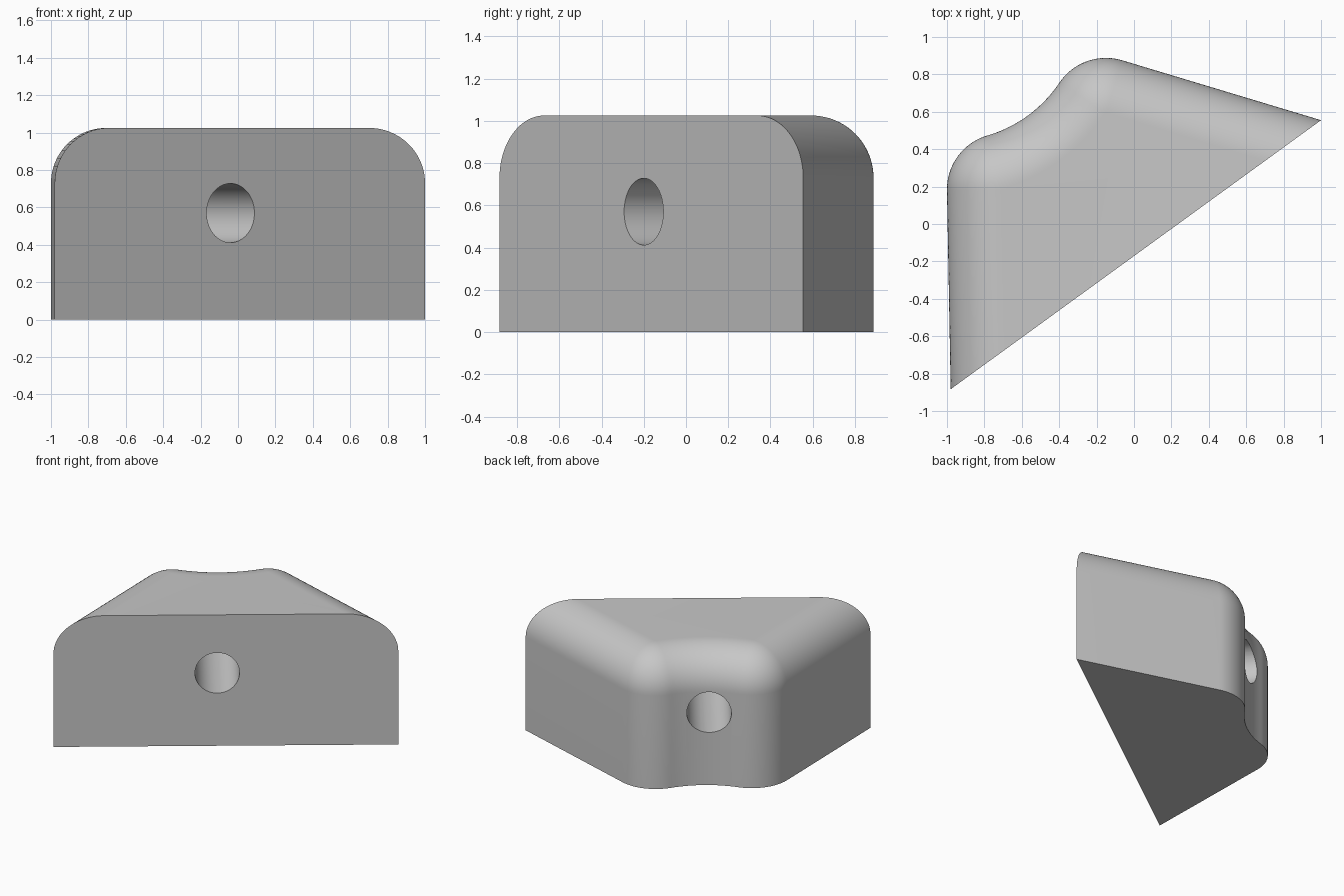
import bpy, bmesh, math
from mathutils import Vector

if "Cube" in bpy.data.objects:
    bpy.data.objects.remove(bpy.data.objects["Cube"], do_unlink=True)

HEIGHT, FILLET, CORNER, HOLLOW = 1.025, 0.295, 0.3, 0.7
STEPS = 20

# Plan layout: flat front from start to end, two rounded back corners, hollow between
start, end = Vector((-0.98, -0.883)), Vector((1.0, 0.555))
left_c, right_c = Vector((-0.7, 0.185)), Vector((-0.15, 0.588))
front = (end - start).normalized()
inward = Vector((-front.y, front.x))
half = (right_c - left_c).length / 2
across = (right_c - left_c).normalized()
hollow_c = (left_c + right_c) / 2 + Vector((-across.y, across.x)) * math.sqrt(
    (CORNER + HOLLOW) ** 2 - half ** 2)


def angle_of(v):
    return math.atan2(v.y, v.x)


def tangent_angle(point, centre, side):
    """Direction from the centre to where a line from the point touches the corner."""
    v = point - centre
    return angle_of(v) + side * math.acos(CORNER / v.length)


def arc(centre, radius, a, b):
    return [centre + radius * Vector((math.cos(t), math.sin(t)))
            for t in (a + (b - a) * i / STEPS for i in range(STEPS + 1))]


left_a = tangent_angle(start, left_c, -1) + 2 * math.pi
right_a = tangent_angle(end, right_c, 1)


def slide(point, a, d):
    """Move an end of the flat front so its side wall shifts inward by d."""
    n = Vector((math.cos(a), math.sin(a)))
    return point - front * d / n.dot(front)


def outline(d):
    pts = [slide(start, left_a, d)]
    pts += arc(left_c, CORNER - d, left_a, angle_of(hollow_c - left_c))
    pts += arc(hollow_c, HOLLOW + d, angle_of(left_c - hollow_c),
               angle_of(right_c - hollow_c))[1:-1]
    pts += arc(right_c, CORNER - d, angle_of(hollow_c - right_c), right_a)
    return pts + [slide(end, right_a, d)]


# Block body: straight walls, then a rounded top edge, front left flat
levels = [(0, 0)]
for i in range(STEPS + 1):
    t = math.pi / 2 * i / STEPS
    levels.append((FILLET * (1 - math.cos(t)), HEIGHT - FILLET * (1 - math.sin(t))))
bm = bmesh.new()
rings = [[bm.verts.new((p.x, p.y, z)) for p in outline(d)] for d, z in levels]
for low, high in zip(rings, rings[1:]):
    for i in range(len(low) - 1):
        bm.faces.new((low[i], low[i + 1], high[i + 1], high[i]))
bm.faces.new(rings[0])
bm.faces.new(rings[-1])
bm.faces.new([r[0] for r in rings] + [r[-1] for r in reversed(rings)])
bmesh.ops.recalc_face_normals(bm, faces=bm.faces)
mesh = bpy.data.meshes.new("block")
bm.to_mesh(mesh)
bm.free()
block = bpy.data.objects.new("block", mesh)
bpy.context.collection.objects.link(block)

grey = bpy.data.materials.new("plain grey")
grey.use_nodes = True
grey.diffuse_color = (0.57, 0.57, 0.57, 1)
grey.node_tree.nodes["Principled BSDF"].inputs["Base Color"].default_value = grey.diffuse_color
mesh.materials.append(grey)

# Round hole straight through from the flat front
hole = Vector((-0.04, -0.2)) + inward * 0.5
bpy.ops.mesh.primitive_cylinder_add(vertices=64, radius=0.158, depth=3,
                                    location=(hole.x, hole.y, 0.57))
cutter = bpy.context.object
cutter.name = "hole_cutter"
cutter.hide_render = True
cutter.rotation_euler = (math.pi / 2, 0, angle_of(front))
cutter.data.materials.append(grey)
bpy.context.view_layer.update()
cut = block.modifiers.new("hole", "BOOLEAN")
cut.object = cutter
cut.solver = "EXACT"

bpy.ops.object.select_all(action="DESELECT")
block.select_set(True)
bpy.context.view_layer.objects.active = block
bpy.ops.object.modifier_apply(modifier=cut.name)
bpy.data.objects.remove(cutter, do_unlink=True)
bpy.ops.object.shade_smooth_by_angle(angle=math.radians(30))
